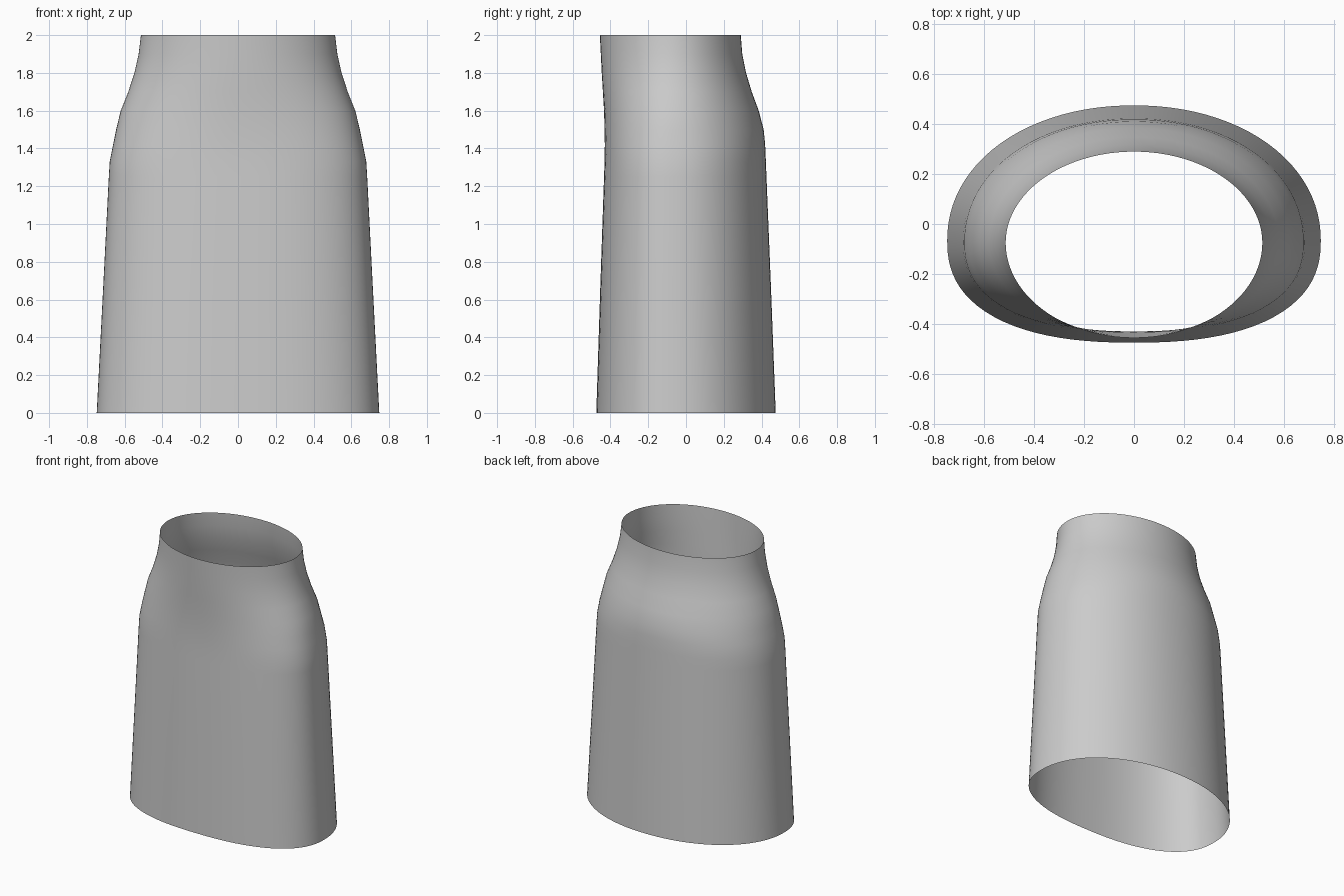
import bpy, bmesh, math

if "Cube" in bpy.data.objects:
    bpy.data.objects.remove(bpy.data.objects["Cube"])

SEGMENTS = 96
# Ring profile: height, half width, front y, back y, front squareness
RINGS = [
    (0.00, 0.748, -0.475, 0.475, 2.4),
    (0.66, 0.714, -0.454, 0.450, 2.4),
    (1.25, 0.684, -0.434, 0.426, 2.4),
    (1.33, 0.679, -0.431, 0.423, 2.4),
    (1.42, 0.661, -0.430, 0.419, 2.35),
    (1.50, 0.645, -0.431, 0.411, 2.25),
    (1.60, 0.621, -0.434, 0.385, 2.15),
    (1.70, 0.581, -0.440, 0.348, 2.08),
    (1.80, 0.548, -0.446, 0.318, 2.03),
    (1.90, 0.526, -0.451, 0.298, 2.0),
    (2.00, 0.514, -0.456, 0.290, 2.0),
]


def ring_point(ring, i):
    """Point on an oval whose front half is flatter than its back half."""
    z, a, front, back, square = ring
    mid = -0.065 - 0.01 * z / 2
    ang = 2 * math.pi * i / SEGMENTS
    c, s = math.cos(ang), math.sin(ang)
    b, n = (back - mid, 2.08 if z < 1.5 else 2.0) if s > 0 else (mid - front, square)
    # even spacing: angle on the stretched circle, pushed out to the superellipse
    r = (abs(c) ** n + abs(s) ** n) ** (-1 / n)
    return (a * c * r, mid + b * s * r, z)


# Open tapered sleeve with a narrowing neck
bm = bmesh.new()
loops = [[bm.verts.new(ring_point(r, i)) for i in range(SEGMENTS)] for r in RINGS]
for low, high in zip(loops, loops[1:]):
    for i in range(SEGMENTS):
        j = (i + 1) % SEGMENTS
        bm.faces.new((low[i], low[j], high[j], high[i]))
mesh = bpy.data.meshes.new("sleeve")
bm.to_mesh(mesh)
bm.free()
sleeve = bpy.data.objects.new("sleeve", mesh)
bpy.context.collection.objects.link(sleeve)
for p in mesh.polygons:
    p.use_smooth = True
